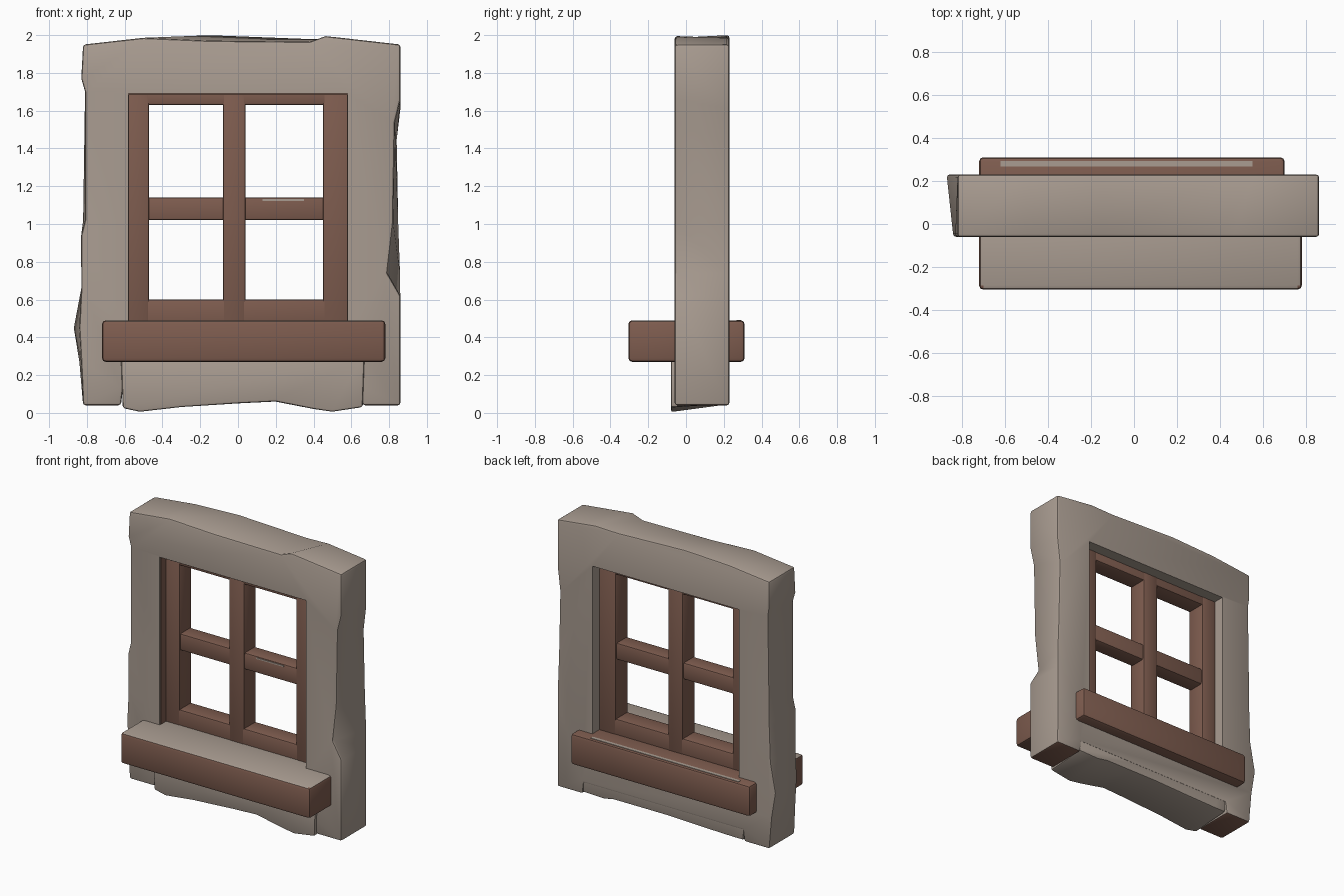
import bpy, bmesh, math

cube = bpy.data.objects.get("Cube")
if cube:
    bpy.data.objects.remove(cube, do_unlink=True)


def material(name, rgb):
    m = bpy.data.materials.new(name)
    m.use_nodes = True
    m.diffuse_color = (*rgb, 1)
    m.node_tree.nodes["Principled BSDF"].inputs["Base Color"].default_value = (*rgb, 1)
    return m


STONE = material("warm_grey_stone", (0.40, 0.335, 0.285))
WOOD = material("brown_wood", (0.21, 0.108, 0.078))


def finish(bm, name, mats, bevel=0.0, rule=None):
    """Bevel the sharp edges, paint faces by rule and make a smooth-shaded object."""
    bmesh.ops.recalc_face_normals(bm, faces=bm.faces)
    if bevel:
        sharp = [e for e in bm.edges if e.calc_face_angle(0) > math.radians(40)]
        bmesh.ops.bevel(bm, geom=sharp, offset=bevel, segments=2, profile=0.5,
                        affect='EDGES', clamp_overlap=True)
        bm.normal_update()
    if rule:
        for f in bm.faces:
            f.material_index = int(rule(f))
    mesh = bpy.data.meshes.new(name)
    bm.to_mesh(mesh)
    bm.free()
    for m in mats:
        mesh.materials.append(m)
    ob = bpy.data.objects.new(name, mesh)
    bpy.context.collection.objects.link(ob)
    smooth(ob)
    return ob


def smooth(ob):
    bpy.ops.object.select_all(action='DESELECT')
    ob.select_set(True)
    bpy.context.view_layer.objects.active = ob
    bpy.ops.object.shade_smooth_by_angle(angle=math.radians(32))


def box(name, x, y, z, mats, bevel=0.012, rule=None):
    bm = bmesh.new()
    bmesh.ops.create_cube(bm, size=1)
    for v in bm.verts:
        v.co = [lo + (c + 0.5) * (hi - lo) for c, (lo, hi) in zip(v.co, (x, y, z))]
    return finish(bm, name, mats, bevel, rule)


def slab(name, rows, y_front, y_back, mats, bevel, rule=None):
    """Loft a front outline to a back one; each row is x, z, back dx, back dz."""
    bm = bmesh.new()
    front = [bm.verts.new((x, y_front, z)) for x, z, dx, dz in rows]
    back = [bm.verts.new((x + dx, y_back, z + dz)) for x, z, dx, dz in rows]
    bm.faces.new(front)
    bm.faces.new(back[::-1])
    for i in range(len(rows)):
        j = (i + 1) % len(rows)
        bm.faces.new((front[i], back[i], back[j], front[j]))
    return finish(bm, name, mats, bevel, rule)


# Rough stone surround, outline running clockwise from the lower left foot
outline = [
    (-.82, .04, 0, 0), (-.83, .27, -.01, 0), (-.84, .45, -.03, 0),
    (-.83, .66, 0, 0), (-.83, .94, .01, 0), (-.81, 1.02, -.01, 0),
    (-.81, 1.70, 0, 0), (-.83, 1.77, .01, 0), (-.82, 1.95, 0, 0),
    (-.50, 1.985, 0, 0), (-.15, 1.97, 0, .03), (.38, 1.965, 0, .015),
    (.46, 1.995, .1, -.01), (.86, 1.95, 0, 0),
    (.86, 1.66, 0, -.05), (.83, 1.54, .01, -.1), (.82, 1.0, .03, 0),
    (.79, .74, .07, 0), (.86, .62, 0, 0), (.86, .04, 0, 0),
    (.66, .04, 0, 0), (.65, .12, 0, 0), (-.61, .12, 0, 0), (-.62, .04, 0, 0),
]
surround = slab("stone_surround", outline, -.06, .23, [STONE, WOOD], .014,
                lambda f: f.normal.z < -.8 and f.calc_center_median().z < .06)

# Cut the window opening
cutter = box("opening_cutter", (-.58, .58), (-1, 1), (.42, 1.69), [STONE], 0)
cutter.hide_render = True
cut = surround.modifiers.new("opening", 'BOOLEAN')
cut.operation = 'DIFFERENCE'
cut.solver = 'EXACT'
cut.object = cutter
bpy.ops.object.select_all(action='DESELECT')
bpy.context.view_layer.objects.active = surround
surround.select_set(True)
bpy.ops.object.modifier_apply(modifier=cut.name)
bpy.data.objects.remove(cutter, do_unlink=True)
smooth(surround)

# Stone apron under the sill, with a chipped lower edge
apron = [
    (-.62, .30, 0, 0), (.67, .30, 0, 0), (.66, .03, 0, .02), (.50, .005, 0, .04),
    (.40, .02, .02, .04), (.20, .06, 0, 0), (0, .05, 0, .01),
    (-.30, .03, 0, .02), (-.52, .005, 0, .04), (-.61, .025, 0, .02),
]
slab("stone_apron", apron, -.08, .225, [STONE], .012)

# Wooden window frame and glazing bars
for name, x in (("right_stile", (-.6, -.47)), ("left_stile", (.45, .6)),
                ("mullion", (-.08, .04))):
    box(name, x, (.01, .15), (.45, 1.72), [WOOD])
for name, z in (("bottom_rail", (.45, .60)), ("top_rail", (1.63, 1.72))):
    box(name, (-.59, .59), (.012, .148), z, [WOOD])
box("crossbar", (-.5, .5), (.02, .14), (1.02, 1.14), [WOOD])
box("crossbar_worn_patch", (.13, .35), (.017, .022), (1.122, 1.132), [STONE], 0)

# Thin wooden lining of the front reveal
for name, x, z in (("right_lining", (-.585, -.576), (.45, 1.69)),
                   ("left_lining", (.576, .585), (.45, 1.69)),
                   ("top_lining", (-.58, .58), (1.684, 1.693))):
    box(name, x, (-.05, .02), z, [WOOD], 0)

# Wooden sill with a worn top, and the back ledge
box("front_sill", (-.72, .78), (-.305, .1), (.27, .49), [WOOD, STONE], .02,
    lambda f: f.normal.z > .9)
box("back_ledge", (-.72, .70), (.05, .31), (.27, .49), [WOOD], .02)
box("ledge_worn_strip", (-.62, .55), (.268, .292), (.485, .493), [STONE], 0)
